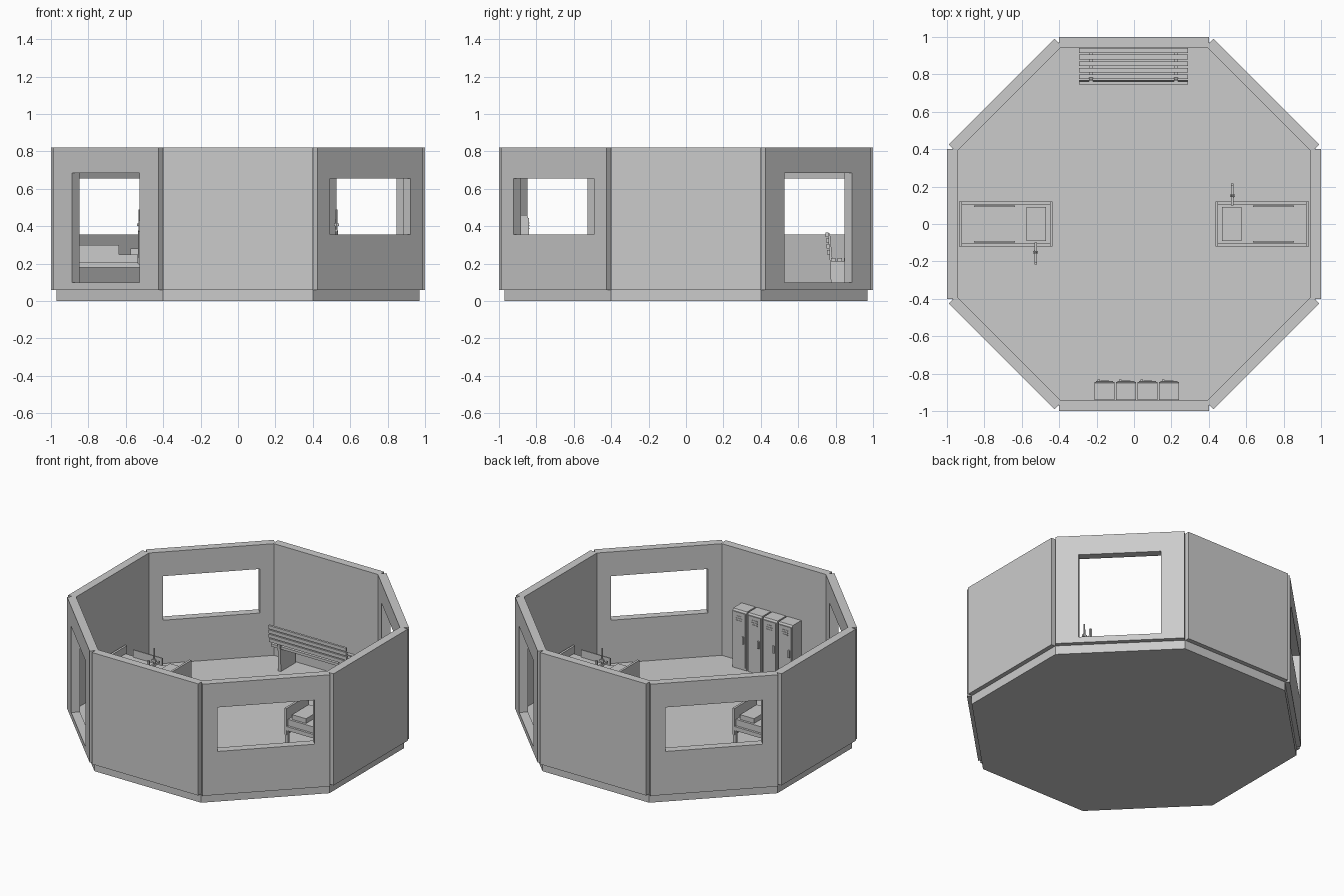
import bpy, bmesh, math
from mathutils import Matrix, Vector

cube = bpy.data.objects.get("Cube")
if cube:
    bpy.data.objects.remove(cube, do_unlink=True)

grey = bpy.data.materials.new("plain_grey")
grey.use_nodes = True
grey.diffuse_color = (0.6, 0.6, 0.6, 1)
grey.node_tree.nodes["Principled BSDF"].inputs["Base Color"].default_value = (0.6, 0.6, 0.6, 1)


def finish(name, bm, matrix=Matrix()):
    bmesh.ops.recalc_face_normals(bm, faces=bm.faces)
    mesh = bpy.data.meshes.new(name)
    bm.to_mesh(mesh)
    bm.free()
    mesh.materials.append(grey)
    obj = bpy.data.objects.new(name, mesh)
    obj.matrix_world = matrix
    bpy.context.collection.objects.link(obj)
    return obj


def add_box(bm, x, y, z):
    """Add a box given its (min, max) range on each axis."""
    lo, hi = zip(x, y, z)
    lo, hi = Vector(lo), Vector(hi)
    m = Matrix.Translation((lo + hi) / 2) @ Matrix.Diagonal((hi - lo).to_4d())
    return bmesh.ops.create_cube(bm, size=1, matrix=m)["verts"]


def boxes(name, ranges, matrix=Matrix()):
    bm = bmesh.new()
    for r in ranges:
        add_box(bm, *r)
    return finish(name, bm, matrix)


def extrude_profile(bm, points, x0, x1):
    """Extrude a (y, z) outline along x."""
    face = bm.faces.new([bm.verts.new((x0, y, z)) for y, z in points])
    ext = bmesh.ops.extrude_face_region(bm, geom=[face])["geom"]
    verts = [g for g in ext if isinstance(g, bmesh.types.BMVert)]
    bmesh.ops.translate(bm, verts=verts, vec=(x1 - x0, 0, 0))


# Floor slab
FLOOR, TOP, THICK = 0.06, 0.82, 0.055
bm = bmesh.new()
radius = 0.97 / math.cos(math.pi / 8)
bmesh.ops.create_cone(bm, cap_ends=True, segments=8, radius1=radius, radius2=radius, depth=FLOOR,
                      matrix=Matrix.Translation((0, 0, FLOOR / 2)) @ Matrix.Rotation(math.pi / 8, 4, "Z"))
finish("floor", bm)


# Wall panels, some pierced by an opening
def wall(name, turn, opening=None):
    matrix = Matrix.Rotation(turn, 4, "Z")
    if opening is None:
        return boxes(name, [((-0.4, 0.4), (-1, THICK - 1), (FLOOR, TOP))], matrix)
    bm = bmesh.new()
    half, low, high = opening

    def ring(w, a, b):
        return [bm.verts.new((x, -1, z)) for x, z in ((-w, a), (w, a), (w, b), (-w, b))]

    outer, inner = ring(0.4, FLOOR, TOP), ring(half, low, high)
    faces = [bm.faces.new((outer[i], outer[i - 1], inner[i - 1], inner[i])) for i in range(4)]
    ext = bmesh.ops.extrude_face_region(bm, geom=faces)["geom"]
    verts = [g for g in ext if isinstance(g, bmesh.types.BMVert)]
    bmesh.ops.translate(bm, verts=verts, vec=(0, THICK, 0))
    return finish(name, bm, matrix)


WINDOW, DOOR = (0.304, 0.355, 0.655), (0.255, 0.10, 0.685)
kinds = [("wall", None), ("window_wall", WINDOW), ("wall", None), ("door_wall", DOOR)]
for k in range(8):
    kind, opening = kinds[k % 4]
    wall(f"{kind}_{k}", k * math.pi / 4, opening)

# Bench with its back to the room
boxes("bench_seat", [((-0.295, 0.29), (y, y + 0.025), (0.212, 0.23))
                     for y in (0.775 + 0.035 * i for i in range(5))])
boxes("bench_back", [((-0.295, 0.29), (0.755 - 0.003 * i, 0.77 - 0.003 * i), (z, z + 0.023))
                     for i, z in enumerate((0.25, 0.281, 0.312, 0.343))])
bm = bmesh.new()
for x in (-0.24, 0.215):
    extrude_profile(bm, [(0.775, FLOOR), (0.93, FLOOR), (0.94, 0.212), (0.772, 0.212)], x, x + 0.02)
    extrude_profile(bm, [(0.77, 0.2), (0.785, 0.2), (0.77, 0.36), (0.758, 0.36)], x, x + 0.02)
finish("bench_supports", bm)

# Row of lockers with vents and handles
for i in range(4):
    x = -0.21 + 0.115 * i
    bm = bmesh.new()
    extrude_profile(bm, [(-0.94, FLOOR), (-0.845, FLOOR), (-0.845, 0.45), (-0.85, 0.46), (-0.94, 0.46)],
                    x, x + 0.105)
    finish(f"locker_{i}", bm)
    boxes(f"locker_door_{i}", [((x + 0.008, x + 0.097), (-0.846, -0.84), (0.075, 0.445))])
    boxes(f"locker_vents_{i}", [((x + 0.03, x + 0.075), (-0.841, -0.837), (z, z + 0.006))
                                for z in (0.385, 0.4, 0.415)])
    boxes(f"locker_handle_{i}", [((x + 0.015, x + 0.027), (-0.841, -0.832), (0.24, 0.29))])


# Beds, one per side, turned half round
def bed(side, turn):
    m = Matrix.Rotation(turn, 4, "Z")
    boxes(side + "_bed_frame", [((0.45, 0.92), (-0.12, 0.12), (0.18, 0.207))], m)
    boxes(side + "_mattress", [((0.45, 0.92), (-0.105, 0.105), (0.207, 0.25))], m)
    boxes(side + "_headboard", [((0.435, 0.45), (-0.12, 0.12), (0.15, 0.33))], m)
    boxes(side + "_footboard", [((0.92, 0.935), (-0.12, 0.12), (0.15, 0.30))], m)
    boxes(side + "_pillow", [((0.47, 0.575), (-0.09, 0.09), (0.25, 0.282))], m)
    boxes(side + "_bed_rails", [((0.635, 0.855), (y - 0.004, y + 0.004), (0.25, 0.30))
                                for y in (-0.095, 0.095)], m)
    boxes(side + "_bed_legs", [((x, x + 0.02), (y - 0.01, y + 0.01), (FLOOR, 0.18))
                               for x in (0.438, 0.912) for y in (-0.108, 0.108)], m)
    # Bedside arm with a small crosspiece
    bm = bmesh.new()
    bmesh.ops.create_cone(bm, cap_ends=True, segments=8, radius1=0.011, radius2=0.005, depth=0.29,
                          matrix=Matrix.Translation((0.526, 0.15, 0.345)))
    add_box(bm, (0.519, 0.533), (0.10, 0.215), (0.37, 0.385))
    add_box(bm, (0.512, 0.54), (0.145, 0.157), (0.40, 0.415))
    add_box(bm, (0.519, 0.533), (0.205, 0.217), (0.37, 0.43))
    add_box(bm, (0.519, 0.533), (0.10, 0.16), (0.195, 0.21))
    finish(side + "_bedside_arm", bm, m)


bed("left", 0)
bed("right", math.pi)
